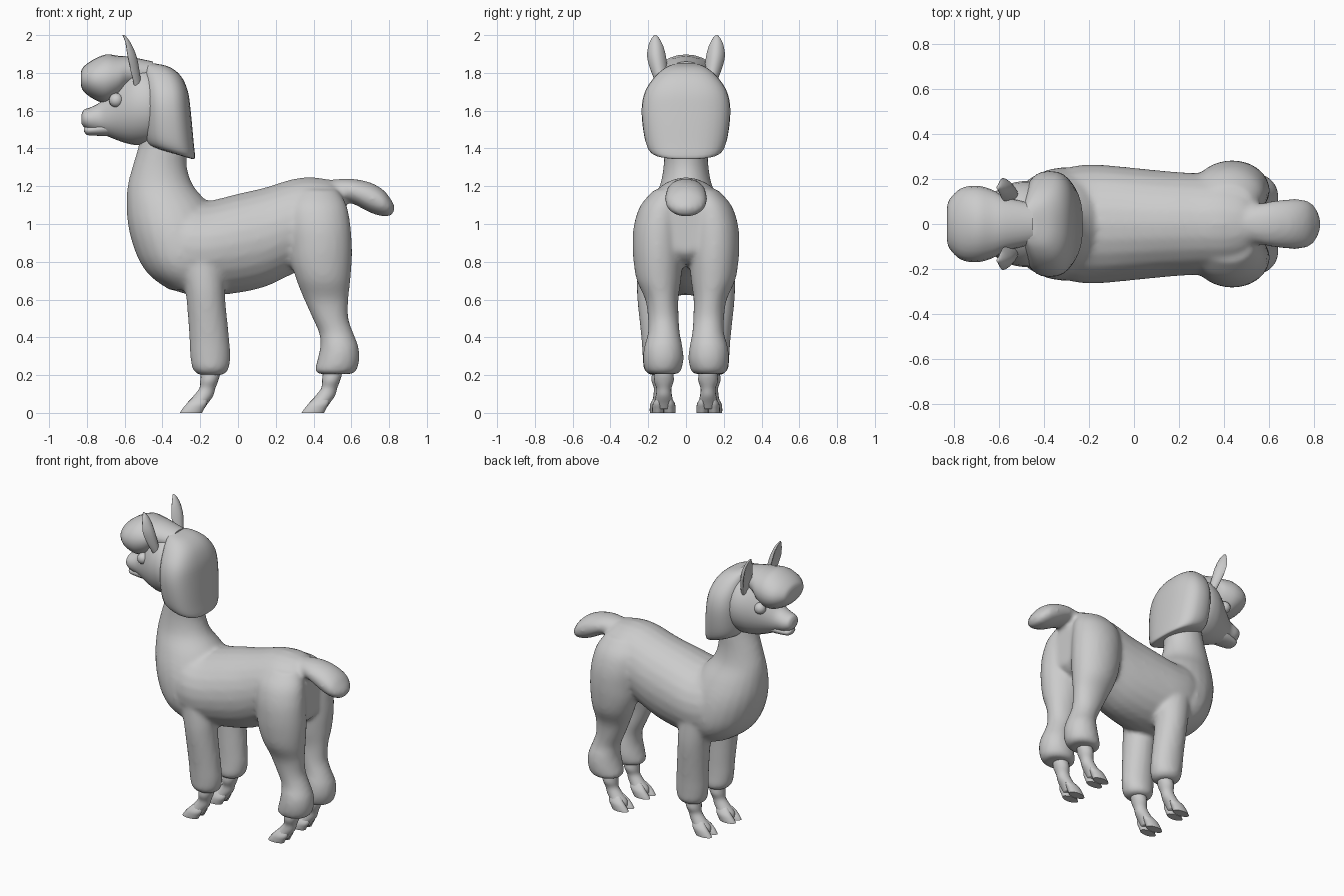
import bpy, bmesh, math
from mathutils import Vector

wool = bpy.data.materials.new("wool_grey")
wool.diffuse_color = (0.6, 0.6, 0.6, 1)


def resample(rows, steps=4):
    """Catmull-Rom interpolation between cross-sections."""
    pts = [Vector(r) for r in rows]
    out = []
    for i in range(len(pts) - 1):
        a, b, c, d = pts[max(i - 1, 0)], pts[i], pts[i + 1], pts[min(i + 2, len(pts) - 1)]
        for k in range(steps):
            t = k / steps
            out.append(0.5 * (2 * b + (c - a) * t + (2 * a - 5 * b + 4 * c - d) * t * t
                              + (3 * b - a - 3 * c + d) * t ** 3))
    return out + [pts[-1]]


def loft(bm, rows, axis, side=1, power=1.0, cup=0.0, n=24):
    """axis x rows: x, zmin, zmax, half width; axis z rows: z, xmin, xmax, y, half width, tilt."""
    rings = []
    for s in resample(rows):
        mid, rad = (s[1] + s[2]) / 2, (s[2] - s[1]) / 2
        ring = []
        for i in range(n):
            a = 2 * math.pi * i / n
            u = math.copysign(abs(math.cos(a)) ** power, math.cos(a))
            v = math.copysign(abs(math.sin(a)) ** power, math.sin(a))
            if axis == 'x':
                co = (s[0], s[3] * v, mid + rad * u)
            else:
                tilt = s[5] if len(s) > 5 else 0
                dy = s[4] * v
                co = (mid + rad * u - cup * dy * dy, side * (s[3] + dy), s[0] - tilt * rad * u)
            ring.append(bm.verts.new(co))
        rings.append(ring)
    faces = [bm.faces.new(rings[0]), bm.faces.new(rings[-1][::-1])]
    for p, q in zip(rings, rings[1:]):
        for i in range(n):
            j = (i + 1) % n
            faces.append(bm.faces.new((p[j], p[i], q[i], q[j])))
    bmesh.ops.recalc_face_normals(bm, faces=faces)


def finish(bm, name, voxel=0, smooth=0, angle=60):
    mesh = bpy.data.meshes.new(name)
    bm.to_mesh(mesh)
    bm.free()
    mesh.materials.append(wool)
    ob = bpy.data.objects.new(name, mesh)
    bpy.context.collection.objects.link(ob)
    bpy.ops.object.select_all(action='DESELECT')
    ob.select_set(True)
    bpy.context.view_layer.objects.active = ob
    if voxel:
        m = ob.modifiers.new("blend", 'REMESH')
        m.mode, m.voxel_size, m.use_smooth_shade = 'VOXEL', voxel, True
        m = ob.modifiers.new("soften", 'SMOOTH')
        m.factor, m.iterations = 0.5, smooth
    else:
        bpy.ops.object.shade_smooth_by_angle(angle=math.radians(angle))
    return ob


# Body: torso, chest and neck, tail and woolly legs blended into one skin
bm = bmesh.new()
loft(bm, [(-.5, .78, 1.08, .12), (-.4, .68, 1.12, .21), (-.28, .63, 1.13, .255),
          (-.17, .622, 1.12, .265), (0, .635, 1.16, .25), (.15, .67, 1.195, .235),
          (.3, .74, 1.24, .225), (.42, .78, 1.245, .22), (.52, .8, 1.215, .18),
          (.57, .85, 1.1, .1)], 'x')
loft(bm, [(1.5, -.51, -.28, 0, .11), (1.4, -.53, -.27, 0, .115), (1.3, -.56, -.27, 0, .12),
          (1.2, -.585, -.235, 0, .14), (1.1, -.59, -.15, 0, .19), (1, -.583, -.1, 0, .23),
          (.9, -.56, -.08, 0, .25), (.8, -.52, -.08, 0, .25), (.72, -.46, -.1, 0, .22),
          (.65, -.36, -.12, 0, .16)], 'z')
loft(bm, [(.42, 1.14, 1.22, .05), (.5, 1.13, 1.235, .075), (.6, 1.11, 1.24, .1),
          (.7, 1.06, 1.22, .112), (.77, 1.04, 1.18, .105), (.81, 1.045, 1.13, .07),
          (.828, 1.07, 1.1, .025)], 'x')
for side in (1, -1):
    loft(bm, [(1.18, .3, .53, .09, .08), (1.1, .26, .575, .125, .115), (1, .26, .595, .145, .13),
              (.9, .27, .603, .15, .133), (.8, .28, .603, .148, .13), (.7, .31, .595, .143, .117),
              (.6, .35, .585, .128, .088), (.5, .395, .585, .12, .082), (.42, .43, .612, .117, .085),
              (.35, .435, .638, .12, .102), (.28, .42, .643, .12, .107),
              (.22, .407, .625, .122, .095), (.205, .44, .59, .12, .065)], 'z', side)
    loft(bm, [(.85, -.32, -.08, .14, .11), (.7, -.29, -.07, .15, .11), (.6, -.273, -.067, .155, .103),
              (.4, -.258, -.047, .145, .092), (.3, -.253, -.04, .14, .09),
              (.23, -.24, -.05, .135, .088), (.2, -.205, -.08, .13, .06)], 'z', side)
finish(bm, "body", 0.014, 8)

# Lower legs with two-toed feet
for label, dx, yc in (("front", 0, .13), ("hind", .645, .117)):
    for side, word in ((1, "left"), (-1, "right")):
        bm = bmesh.new()
        loft(bm, [(.28, -.19, -.1, yc, .045), (.21, -.197, -.095, yc, .05), (.17, -.2, -.105, yc, .052),
                  (.13, -.205, -.12, yc, .04), (.09, -.235, -.132, yc, .043),
                  (.05, -.27, -.16, yc, .05), (.02, -.275, -.18, yc, .045)], 'z', side, n=16)
        for t in (-.031, .031):
            loft(bm, [(.085, -.235, -.16, yc + t * .6, .018), (.05, -.27, -.165, yc + t, .027),
                      (.02, -.295, -.18, yc + t, .031), (0, -.308, -.19, yc + t, .03)],
                 'z', side, n=16)
        bmesh.ops.translate(bm, verts=bm.verts, vec=(dx, 0, 0))
        finish(bm, f"{label}_{word}_foot")

# Head with muzzle and lower jaw
bm = bmesh.new()
loft(bm, [(-.828, 1.53, 1.58, .03), (-.815, 1.513, 1.605, .055), (-.78, 1.495, 1.618, .07),
          (-.73, 1.48, 1.645, .078), (-.68, 1.46, 1.7, .105), (-.6, 1.43, 1.79, .155),
          (-.53, 1.418, 1.83, .185), (-.45, 1.43, 1.82, .185), (-.35, 1.5, 1.75, .12)], 'x')
loft(bm, [(-.815, 1.49, 1.51, .025), (-.8, 1.472, 1.52, .045), (-.76, 1.468, 1.53, .058),
          (-.7, 1.466, 1.55, .07), (-.64, 1.47, 1.56, .07)], 'x')
finish(bm, "head")

# Topknot over the brow
bm = bmesh.new()
loft(bm, [(-.832, 1.74, 1.8, .07), (-.82, 1.705, 1.83, .11), (-.77, 1.665, 1.868, .158),
          (-.7, 1.64, 1.897, .17), (-.63, 1.67, 1.89, .152), (-.57, 1.72, 1.885, .12),
          (-.45, 1.74, 1.86, .09)], 'x')
finish(bm, "topknot")

# Woolly hood around the back of the head
bm = bmesh.new()
loft(bm, [(1.375, -.45, -.245, 0, .13, .3), (1.39, -.48, -.228, 0, .19, .3),
          (1.46, -.495, -.235, 0, .22, .2), (1.6, -.5, -.25, 0, .235, .05),
          (1.7, -.5, -.265, 0, .217, 0), (1.78, -.5, -.3, 0, .165, 0),
          (1.83, -.5, -.36, 0, .105, 0), (1.85, -.5, -.44, 0, .05, 0)], 'z', power=.78, n=32)
finish(bm, "hood")

# Ears and eyes
for side, word in ((1, "left"), (-1, "right")):
    bm = bmesh.new()
    loft(bm, [(1.72, -.55, -.51, .12, .025), (1.8, -.56, -.52, .14, .042),
              (1.88, -.568, -.535, .155, .05), (1.94, -.585, -.558, .16, .04),
              (1.98, -.603, -.582, .162, .022), (2, -.612, -.6, .162, .006)], 'z', side, cup=12, n=16)
    finish(bm, f"{word}_ear")
    bm = bmesh.new()
    bmesh.ops.create_uvsphere(bm, u_segments=16, v_segments=10, radius=.038)
    bmesh.ops.translate(bm, verts=bm.verts, vec=(-.645, side * .112, 1.655))
    finish(bm, f"{word}_eye")
